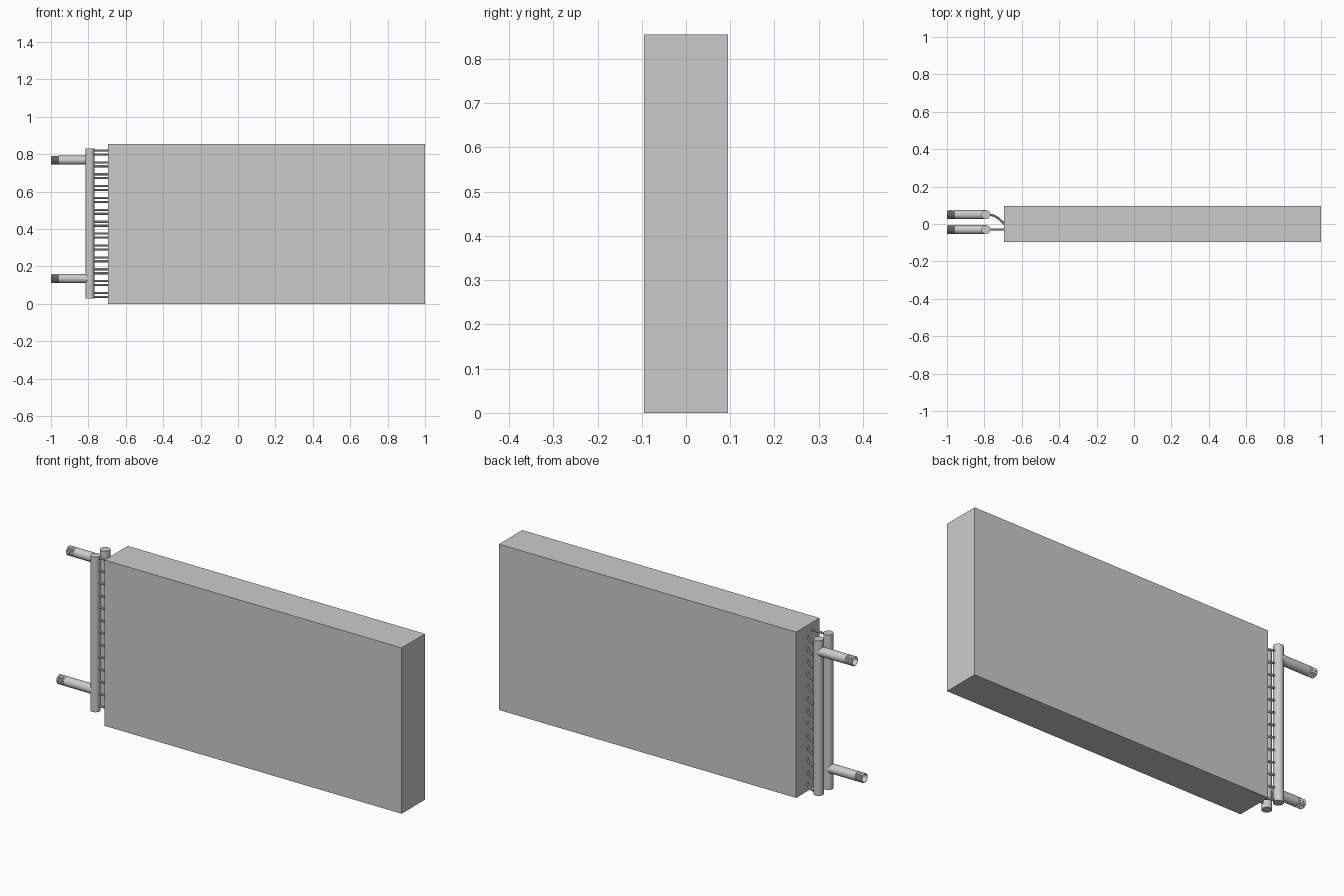
import bpy, bmesh
from math import radians, sin, cos, tau
from mathutils import Matrix

if "Cube" in bpy.data.objects:
    bpy.data.objects.remove(bpy.data.objects["Cube"])

FRONT_Y, BACK_Y = -0.03, 0.05      # header positions
HEADER_X, HEADER_R = -0.792, 0.024
PITCH, COUNT = 0.0635, 13


def add_mesh(name, bm):
    bmesh.ops.recalc_face_normals(bm, faces=bm.faces)
    mesh = bpy.data.meshes.new(name)
    bm.to_mesh(mesh)
    bm.free()
    mesh.shade_smooth()
    mesh.set_sharp_from_angle(angle=radians(35))
    obj = bpy.data.objects.new(name, mesh)
    bpy.context.collection.objects.link(obj)
    return obj


def lathe_x(name, profile, y, z, sides=32):
    """Revolve closed (x, radius) profile around an axis parallel to x."""
    bm = bmesh.new()
    rings = [[bm.verts.new((x, y + r * cos(tau * i / sides), z + r * sin(tau * i / sides)))
              for i in range(sides)] for x, r in profile]
    for a, b in zip(rings, rings[1:] + rings[:1]):
        for i in range(sides):
            j = (i + 1) % sides
            bm.faces.new((a[i], a[j], b[j], b[i]))
    return add_mesh(name, bm)


def tubes(name, paths, radius):
    """Sweep round tubes along bezier paths (point, left handle, right handle)."""
    cu = bpy.data.curves.new(name, 'CURVE')
    cu.dimensions = '3D'
    cu.bevel_depth, cu.bevel_resolution, cu.resolution_u = radius, 3, 10
    cu.use_fill_caps = True
    for path in paths:
        sp = cu.splines.new('BEZIER')
        sp.bezier_points.add(len(path) - 1)
        for bp, (co, hl, hr) in zip(sp.bezier_points, path):
            bp.handle_left_type = bp.handle_right_type = 'FREE'
            bp.co, bp.handle_left, bp.handle_right = co, hl, hr
    tmp = bpy.data.objects.new(name + "_path", cu)
    bpy.context.collection.objects.link(tmp)
    mesh = bpy.data.meshes.new_from_object(tmp.evaluated_get(bpy.context.evaluated_depsgraph_get()))
    bpy.data.objects.remove(tmp)
    bm = bmesh.new()
    bm.from_mesh(mesh)
    return add_mesh(name, bm)


# Coil block
bm = bmesh.new()
bmesh.ops.create_cube(bm, size=1, matrix=Matrix.Translation((0.1525, 0, 0.4275))
                      @ Matrix.Diagonal((1.695, 0.19, 0.855, 1)))
add_mesh("coil_block", bm)

# Vertical headers
for name, y in (("front_header", FRONT_Y), ("back_header", BACK_Y)):
    bm = bmesh.new()
    bmesh.ops.create_cone(bm, cap_ends=True, segments=32, radius1=HEADER_R, radius2=HEADER_R,
                          depth=0.80, matrix=Matrix.Translation((HEADER_X, y, 0.43)))
    add_mesh(name, bm)

# Hollow connection pipes with threaded ends
R, BORE, THREADS, STEP = 0.024, 0.0205, 8, 0.005
profile = [(HEADER_X, BORE), (-1.0, BORE)]
for i in range(THREADS):
    x = -1.0 + i * STEP
    profile += [(x, R - 0.002), (x + STEP / 2, R)]
profile += [(-1.0 + THREADS * STEP, R - 0.002), (-1.0 + THREADS * STEP + 0.001, R), (HEADER_X, R)]
lathe_x("lower_connection_pipe", profile, FRONT_Y, 0.135)
lathe_x("upper_connection_pipe", profile, BACK_Y, 0.768)

# Straight feeder tubes on the front header, bent ones on the back header
X0, X1 = HEADER_X + 0.01, -0.685
straight, bent = [], []
for i in range(COUNT):
    z = 0.82 - PITCH * i
    straight.append([((x, FRONT_Y, z),) * 3 for x in (X0, X1)])
    z = 0.037 + PITCH * i
    bent.append([((X0, BACK_Y, z), (X0, BACK_Y, z), (X0 + 0.045, BACK_Y, z)),
                 ((X1, -0.008, z), (X1 - 0.03, 0.022, z), (X1, -0.008, z))])
tubes("front_feeder_tubes", straight, 0.006)
tubes("back_feeder_tubes", bent, 0.006)
